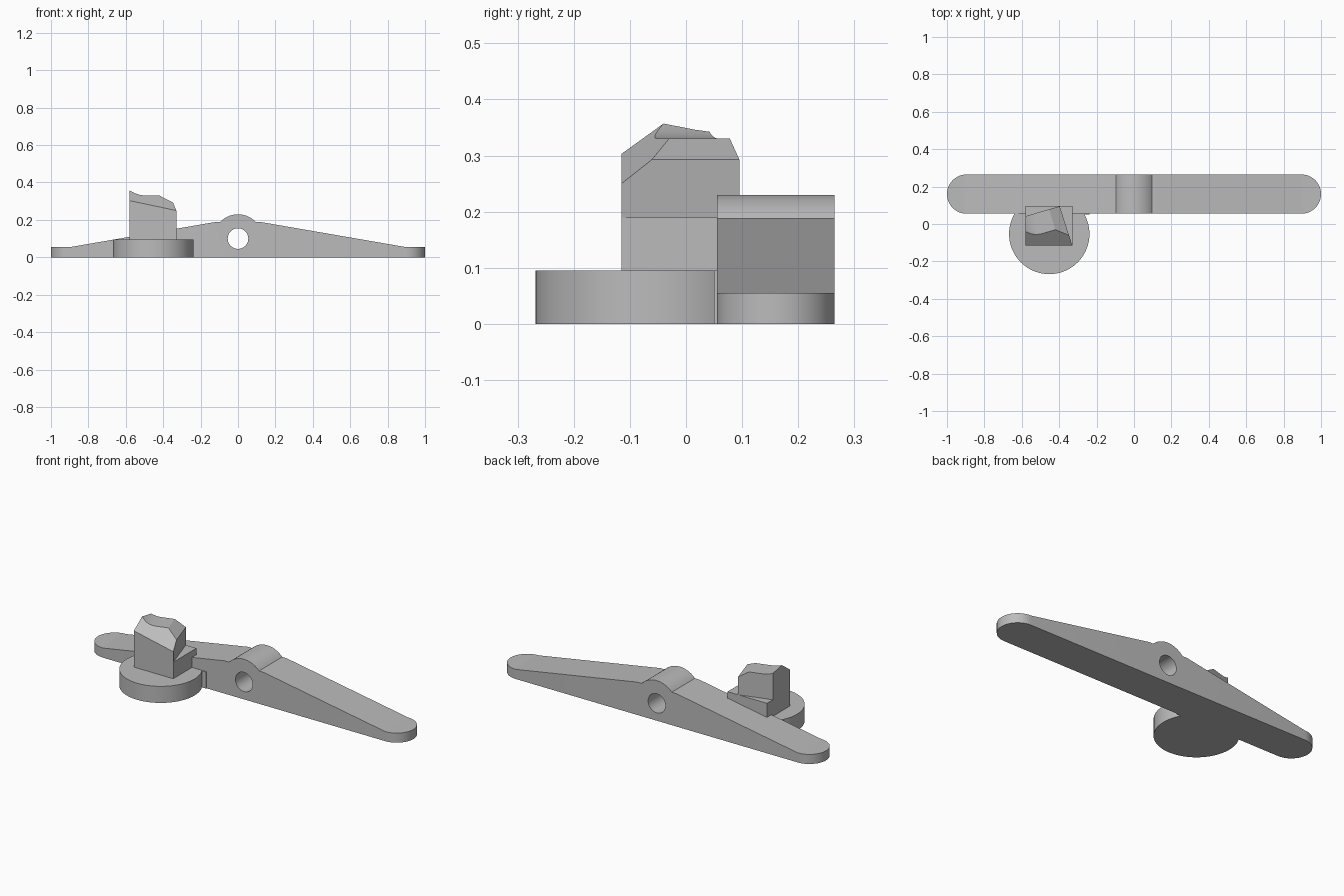
import bpy, bmesh, math
from mathutils import Vector

cube = bpy.data.objects.get("Cube")
if cube:
    bpy.data.objects.remove(cube, do_unlink=True)

grey = bpy.data.materials.new("plain grey")
grey.use_nodes = True
GREY = (0.5, 0.5, 0.5, 1)
grey.diffuse_color = GREY
grey.node_tree.nodes["Principled BSDF"].inputs["Base Color"].default_value = GREY


def prism(name, points, direction, cuts=()):
    """Extrude a closed outline along a direction, then trim it by planes."""
    bm = bmesh.new()
    face = bm.faces.new([bm.verts.new(p) for p in points])
    top = bmesh.ops.extrude_face_region(bm, geom=[face])["geom"]
    verts = [v for v in top if isinstance(v, bmesh.types.BMVert)]
    bmesh.ops.translate(bm, verts=verts, vec=direction)
    for point, normal in cuts:
        geom = bm.verts[:] + bm.edges[:] + bm.faces[:]
        cut = bmesh.ops.bisect_plane(bm, geom=geom, plane_co=point,
                                     plane_no=normal, clear_outer=True)["geom_cut"]
        edges = [e for e in cut if isinstance(e, bmesh.types.BMEdge)]
        if edges:
            bmesh.ops.contextual_create(bm, geom=edges)
    bmesh.ops.recalc_face_normals(bm, faces=bm.faces)
    mesh = bpy.data.meshes.new(name)
    bm.to_mesh(mesh)
    bm.free()
    obj = bpy.data.objects.new(name, mesh)
    bpy.context.collection.objects.link(obj)
    mesh.materials.append(grey)
    return obj


def arc(cx, cy, r, start, end, steps):
    angles = [math.radians(start + (end - start) * i / steps) for i in range(steps + 1)]
    return [(cx + r * math.cos(a), cy + r * math.sin(a)) for a in angles]


def box(name, x0, x1, y0, y1, z0, z1):
    return prism(name, [(x0, y0, z0), (x1, y0, z0), (x1, y1, z0), (x0, y1, z0)], (0, 0, z1 - z0))


def boolean(obj, cutter, operation):
    mod = obj.modifiers.new(operation.lower(), "BOOLEAN")
    mod.operation, mod.object, mod.solver = operation, cutter, "EXACT"
    bpy.context.view_layer.objects.active = obj
    bpy.ops.object.modifier_apply(modifier=mod.name)
    bpy.data.objects.remove(cutter, do_unlink=True)


def smooth(obj):
    bpy.ops.object.select_all(action="DESELECT")
    obj.select_set(True)
    bpy.context.view_layer.objects.active = obj
    bpy.ops.object.shade_smooth_by_angle(angle=math.radians(25))


# Lever arm: tapered profile with a domed hub, rounded ends and a pivot hole
HUB_Z, ARM_Y, ARM_R = 0.1, 0.16, 0.105
side = [(1.1, 0), (1.1, 0.055), (0.895, 0.055), (0.125, 0.188)]
outline = side + arc(0, HUB_Z, 0.13, 43, 137, 20) + [(-x, z) for x, z in reversed(side)]
arm = prism("lever_arm", [(x, 0, z) for x, z in outline], (0, 0.4, 0))
stadium = (arc(1 - ARM_R, ARM_Y, ARM_R, -90, 90, 24)
           + arc(ARM_R - 1, ARM_Y, ARM_R, 90, 270, 24))
boolean(arm, prism("end_cutter", [(x, y, -0.1) for x, y in stadium], (0, 0, 1)), "INTERSECT")
hole = arc(0, HUB_Z, 0.055, 0, 360, 40)[:-1]
boolean(arm, prism("hole_cutter", [(x, -0.1, z) for x, z in hole], (0, 0.6, 0)), "DIFFERENCE")
smooth(arm)

# Round foot disc, with the thin plate joining it to the arm
disc = arc(-0.453, -0.053, 0.215, 0, 360, 72)[:-1]
smooth(prism("foot_disc", [(x, y, 0) for x, y in disc], (0, 0, 0.095)))
box("joining_plate", -0.64, -0.237, 0.05, 0.06, 0, 0.095)

# Square post
LEFT, RIGHT, FRONT, BACK, STEP = -0.58, -0.33, -0.115, 0.095, 0.19
box("post_base", LEFT, RIGHT, FRONT, BACK, 0.05, STEP)

# Skewed key head: hollowed top profile, trimmed by side, back and front slope
SKEW = 0.32
crown = [(RIGHT, 0.293), (-0.393, 0.33), (-0.469, 0.33), (-0.488, 0.331), (-0.505, 0.334),
         (-0.52, 0.338), (-0.538, 0.346), (-0.556, 0.357), (-0.7, 0.44)]
profile = [(-0.7, STEP), (RIGHT, STEP)] + crown
slope_a = Vector((LEFT, FRONT, 0.303))
slope_b = Vector((RIGHT, FRONT, 0.25))
slope_normal = (slope_b - slope_a).cross(Vector((0, 1, 0.72)))
depth = BACK - FRONT + 0.05
head = prism("key_head", [(x, FRONT, z) for x, z in profile], (-SKEW * depth, depth, 0),
             cuts=[((LEFT, 0, 0), (-1, 0, 0)),
                   ((RIGHT - SKEW * (BACK - FRONT), BACK, 0), (-0.29, 1, 0)),
                   (slope_a, slope_normal)])
smooth(head)
